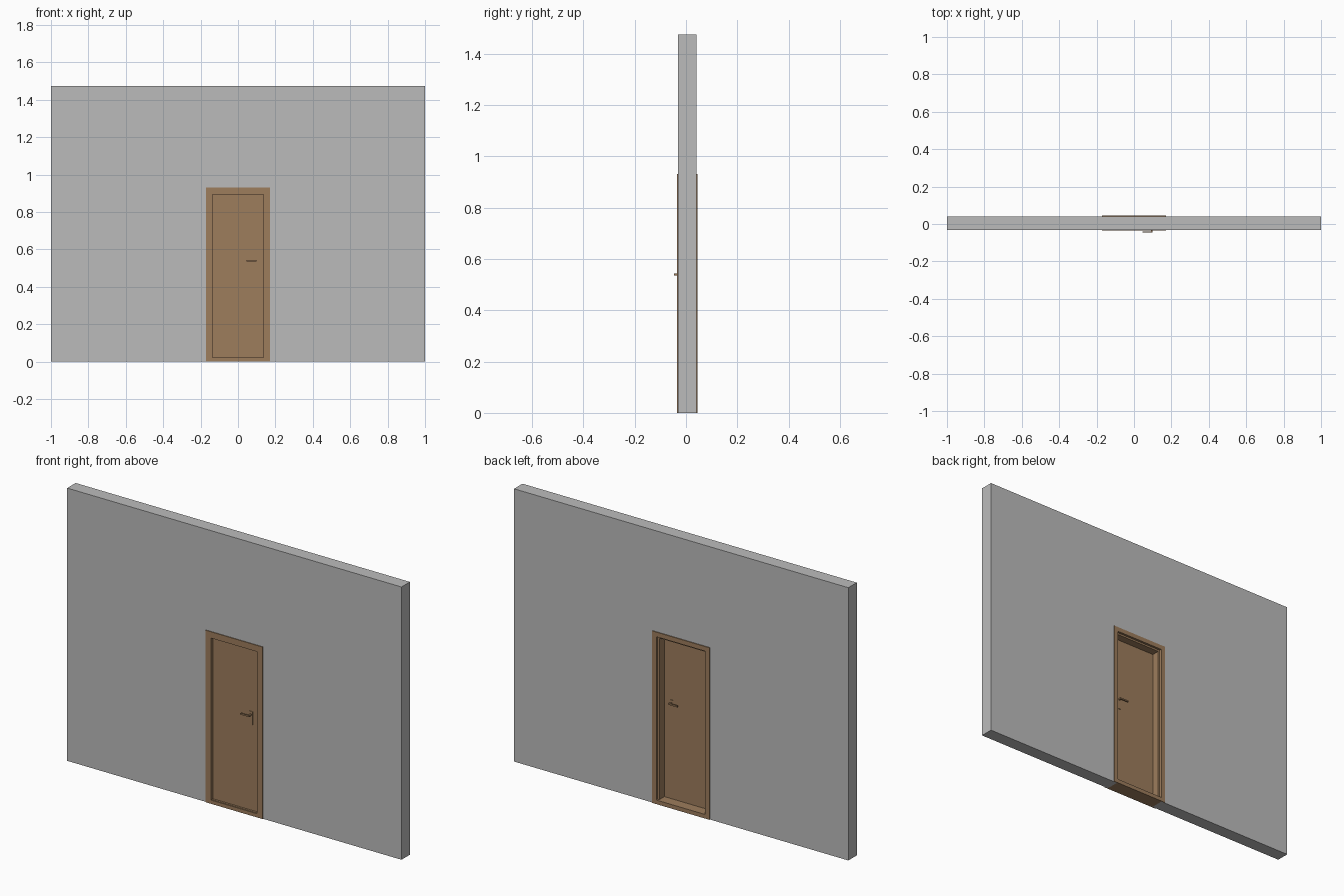
import bpy, bmesh

if "Cube" in bpy.data.objects:
    bpy.data.objects.remove(bpy.data.objects["Cube"])


def material(name, rgb):
    m = bpy.data.materials.new(name)
    m.diffuse_color = (*rgb, 1)
    m.use_nodes = True
    m.node_tree.nodes["Principled BSDF"].inputs["Base Color"].default_value = m.diffuse_color
    return m


GREY = material("wall grey", (0.5, 0.5, 0.5))
BROWN = material("door brown", (0.337, 0.205, 0.108))


def finish(bm, name, mat):
    bmesh.ops.recalc_face_normals(bm, faces=bm.faces)
    me = bpy.data.meshes.new(name)
    bm.to_mesh(me)
    bm.free()
    me.materials.append(mat)
    ob = bpy.data.objects.new(name, me)
    bpy.context.collection.objects.link(ob)
    return ob


def box(name, x, y, z, mat):
    bm = bmesh.new()
    bmesh.ops.create_cube(bm, size=1)
    for v in bm.verts:
        v.co = [lo + (c + 0.5) * (hi - lo) for c, (lo, hi) in zip(v.co, (x, y, z))]
    return finish(bm, name, mat)


def extrude_profile(name, pts, y, mat):
    bm = bmesh.new()
    face = bm.faces.new([bm.verts.new((px, y[0], pz)) for px, pz in pts])
    new = bmesh.ops.extrude_face_region(bm, geom=[face])["geom"]
    for v in new:
        if isinstance(v, bmesh.types.BMVert):
            v.co.y = y[1]
    return finish(bm, name, mat)


def ring(name, outer, inner, y, mat):
    """Rectangular frame; outer and inner are (half width, bottom, top)."""
    bm = bmesh.new()
    loops = []
    for (w, b, t), yy in ((outer, y[0]), (outer, y[1]), (inner, y[1]), (inner, y[0])):
        loops.append([bm.verts.new((px, yy, pz))
                      for px, pz in ((-w, b), (w, b), (w, t), (-w, t))])
    for k in range(4):
        a, c = loops[k], loops[(k + 1) % 4]
        for i in range(4):
            j = (i + 1) % 4
            bm.faces.new((a[i], a[j], c[j], c[i]))
    return finish(bm, name, mat)


# Wall with a doorway notch
W, T = 0.15, 0.91
extrude_profile("wall", [(-1, 0), (-W, 0), (-W, T), (W, T), (W, 0),
                         (1, 0), (1, 1.475), (-1, 1.475)], (-0.031, 0.041), GREY)

# Frame: lining inside the doorway, stepped at the back, with trim on both sides
ring("door_lining", (W, 0, T), (0.136, 0.022, 0.895), (-0.031, 0.033), BROWN)
ring("back_rebate", (W, 0, T), (0.146, 0.022, 0.905), (0.033, 0.041), BROWN)
ring("front_trim", (0.171, 0, 0.93), (0.138, 0.02, 0.896), (-0.035, -0.031), BROWN)
ring("back_trim", (0.171, 0, 0.93), (0.146, 0.022, 0.905), (0.041, 0.0455), BROWN)

# Door leaf
FRONT, BACK = -0.02, -0.01
box("door_leaf", (-0.137, 0.137), (FRONT, BACK), (0.02, 0.897), BROWN)

# Handles on both faces of the leaf
for side, face, d, reach in (("front", FRONT, -1, 0.0265), ("back", BACK, 1, 0.02)):
    def span(a, b):
        return sorted((face + d * a, face + d * b))
    box(side + "_handle_plate", (0.084, 0.104), span(0, 0.003), (0.485, 0.557), BROWN)
    box(side + "_handle_stem", (0.090, 0.098), span(0.003, reach), (0.536, 0.544), BROWN)
    box(side + "_handle_lever", (0.046, 0.098), span(reach - 0.006, reach),
        (0.536, 0.544), BROWN)
